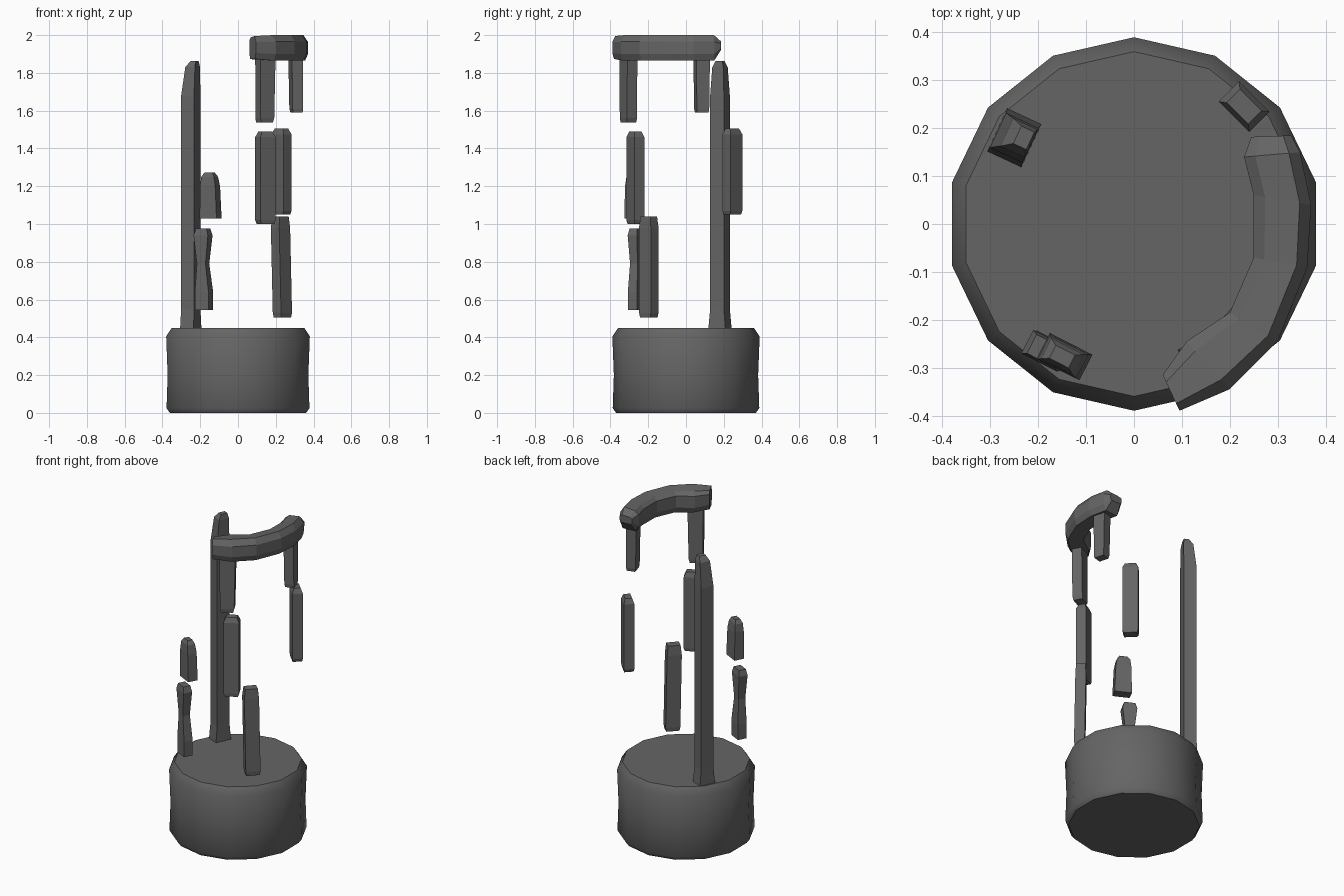
import bpy, bmesh, math
from mathutils import Vector, Matrix

cube = bpy.data.objects.get("Cube")
if cube:
    bpy.data.objects.remove(cube, do_unlink=True)

# Single dark grey stone
stone = bpy.data.materials.new("dark_grey_stone")
stone.use_nodes = True
GREY = (0.13, 0.13, 0.13, 1)
stone.diffuse_color = GREY
stone.node_tree.nodes["Principled BSDF"].inputs["Base Color"].default_value = GREY


def loft(name, rings, smooth=None):
    """Skin a stack of equal-length vertex rings and cap both ends."""
    bm = bmesh.new()
    loops = [[bm.verts.new(p) for p in ring] for ring in rings]
    for a, b in zip(loops, loops[1:]):
        for i in range(len(a)):
            j = (i + 1) % len(a)
            bm.faces.new((a[i], a[j], b[j], b[i]))
    bm.faces.new(loops[0])
    bm.faces.new(loops[-1])
    bmesh.ops.recalc_face_normals(bm, faces=bm.faces)
    mesh = bpy.data.meshes.new(name)
    bm.to_mesh(mesh)
    bm.free()
    mesh.materials.append(stone)
    obj = bpy.data.objects.new(name, mesh)
    bpy.context.collection.objects.link(obj)
    if smooth:
        bpy.ops.object.select_all(action="DESELECT")
        obj.select_set(True)
        bpy.context.view_layer.objects.active = obj
        bpy.ops.object.shade_smooth_by_angle(angle=math.radians(smooth))
    return obj


def block(name, centre, size, turn, levels):
    """Upright rough block; levels are (z, width scale, depth scale, x shift)."""
    spin = Matrix.Rotation(math.radians(turn), 3, "Z")
    rings = []
    for z, sw, sd, dx in levels:
        w, d = size[0] * sw / 2, size[1] * sd / 2
        corners = [(-w, -d), (w, -d), (w, d), (-w, d)]
        mid = Vector((centre[0] + dx, centre[1], z))
        rings.append([mid + spin @ Vector((x, y, 0)) for x, y in corners])
    return loft(name, rings)


def plain(z0, z1, chamfer=0.03):
    """Levels for a straight block with a worn top."""
    return [(z0, 0.85, 0.9, 0), (z0 + 0.02, 1, 1, 0), (z1 - chamfer, 1, 1, 0), (z1, 0.7, 0.65, 0)]


# Round base drum with softened rims
drum = []
for r, z in [(0.37, 0), (0.388, 0.025), (0.382, 0.2), (0.39, 0.405), (0.36, 0.45)]:
    drum.append([(r * math.sin(k * math.tau / 14), r * math.cos(k * math.tau / 14), z)
                 for k in range(14)])
loft("base_drum", drum, smooth=40)

# Tall intact column with a flared foot and broken tip
block("tall_column", (-0.25, 0.18), (0.075, 0.08), -25,
      [(0.44, 1.05, 1.25, 0), (0.55, 1, 1, 0), (1.68, 1, 1, 0),
       (1.83, 0.75, 0.8, 0.01), (1.862, 0.4, 0.5, 0.02)])

# Floating column fragments
block("left_middle_fragment", (0.145, -0.268), (0.09, 0.06), 28, plain(1.0, 1.49))
block("left_lower_fragment", (0.23, -0.197), (0.085, 0.06), 47,
      [(0.505, 0.9, 0.9, 0.005), (0.53, 1, 1, 0.005), (0.98, 1, 1, -0.005),
       (1.04, 0.85, 0.85, -0.005)])
block("back_fragment", (0.23, 0.245), (0.09, 0.06), -45, plain(1.05, 1.505))
block("right_upper_fragment", (-0.145, -0.277), (0.1, 0.06), -27,
      [(1.03, 1, 1, 0), (1.2, 0.9, 0.95, -0.003), (1.25, 0.75, 0.8, -0.005),
       (1.273, 0.45, 0.5, -0.005)])
block("right_lower_fragment", (-0.185, -0.265), (0.085, 0.055), -27,
      [(0.545, 0.95, 1, 0.005), (0.64, 0.95, 1, 0.005), (0.79, 0.6, 0.8, 0),
       (0.94, 1, 1, 0), (0.975, 0.75, 0.8, 0)])

# Column stubs hanging under the lintel
block("front_stub", (0.145, -0.305), (0.09, 0.06), 28,
      [(1.537, 0.8, 0.9, -0.005), (1.56, 0.9, 1, -0.003), (1.89, 1, 1, 0)])
block("rear_stub", (0.305, 0.083), (0.075, 0.06), 105,
      [(1.59, 0.8, 0.85, 0.005), (1.61, 0.9, 0.95, 0.003), (1.89, 1, 1, 0)])

# Curved lintel: bevelled profile swept between inner and outer edges
profile = [(0.12, 1.865), (0.88, 1.865), (1, 1.9), (1, 1.965),
           (0.8, 2.0), (0.2, 1.992), (0, 1.972), (0, 1.9)]
edges = [((0.06, -0.315), (0.095, -0.39), 0.9), ((0.11, -0.245), (0.2, -0.345), 1),
         ((0.2, -0.185), (0.3, -0.245), 1), ((0.25, -0.07), (0.362, -0.09), 1),
         ((0.25, 0.06), (0.37, 0.04), 1), ((0.23, 0.14), (0.347, 0.15), 1),
         ((0.245, 0.182), (0.328, 0.185), 0.35)]
sweep = []
for inner, outer, squash in edges:
    a, b = Vector(inner), Vector(outer)
    ring = []
    for t, z in profile:
        p = a.lerp(b, t)
        ring.append((p.x, p.y, 1.95 + (z - 1.95) * squash))
    sweep.append(ring)
loft("curved_lintel", sweep)
